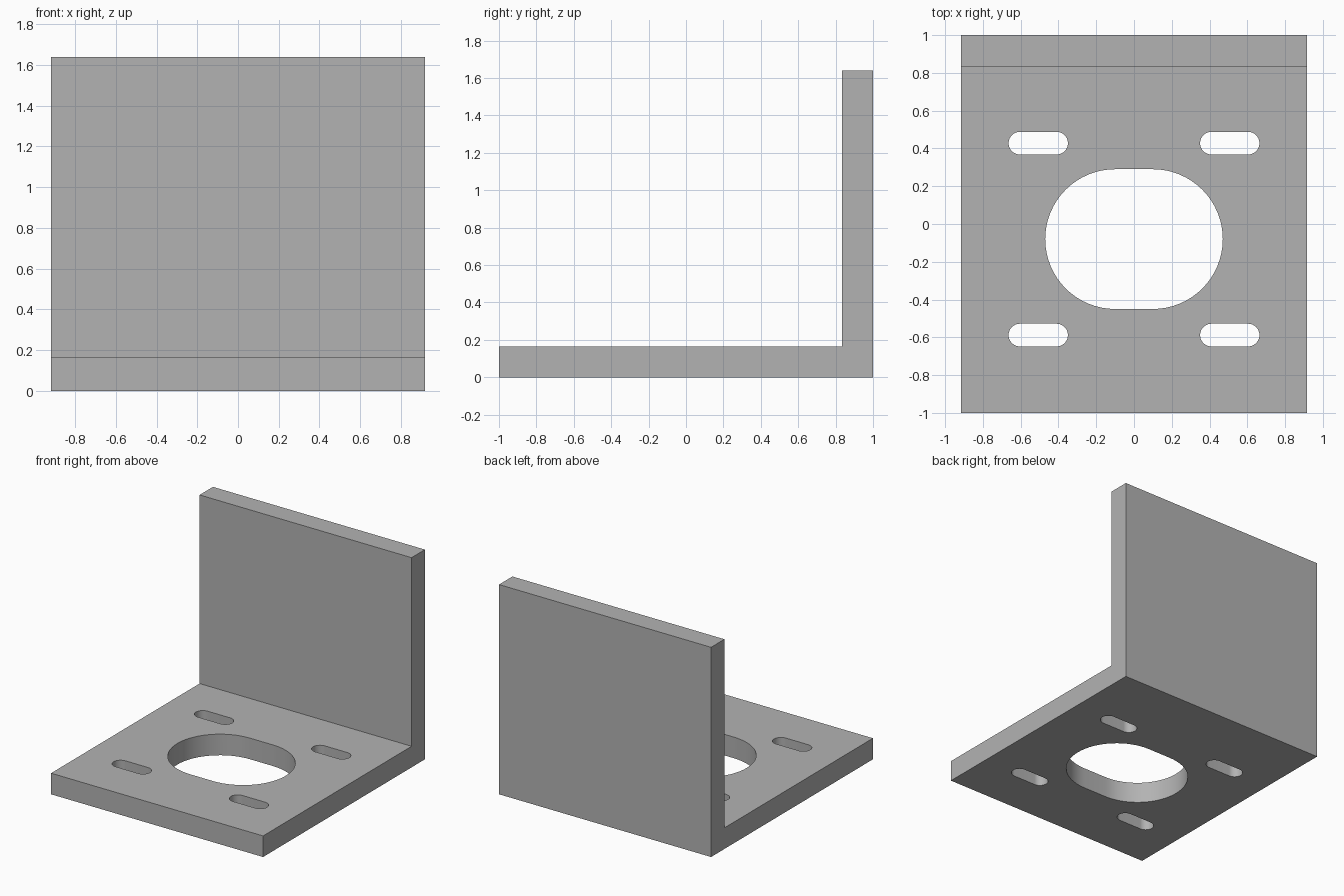
import bpy, bmesh
from math import cos, sin, pi, radians

HALF_W, HALF_D, HEIGHT, THICK = 0.917, 1.0, 1.64, 0.165
CENTRE_Y = -0.08   # middle of the hole pattern

cube = bpy.data.objects.get("Cube")
if cube:
    bpy.data.objects.remove(cube, do_unlink=True)

grey = bpy.data.materials.new("plain grey")
grey.use_nodes = True
colour = (0.45, 0.45, 0.45, 1)
grey.diffuse_color = colour
grey.node_tree.nodes["Principled BSDF"].inputs["Base Color"].default_value = colour


def add_prism(bm, points, offset):
    """Extrude a closed outline along an offset."""
    face = bm.faces.new([bm.verts.new(p) for p in points])
    ext = bmesh.ops.extrude_face_region(bm, geom=[face])["geom"]
    bmesh.ops.translate(bm, vec=offset,
                        verts=[e for e in ext if isinstance(e, bmesh.types.BMVert)])


def make_object(name, bm):
    bmesh.ops.recalc_face_normals(bm, faces=bm.faces)
    mesh = bpy.data.meshes.new(name)
    bm.to_mesh(mesh)
    bm.free()
    mesh.materials.append(grey)
    obj = bpy.data.objects.new(name, mesh)
    bpy.context.collection.objects.link(obj)
    return obj


def add_slot(bm, cx, cy, half_straight, radius, steps=32):
    """Rounded slot, long along x, passing right through the base."""
    outline = []
    for side in (1, -1):
        for i in range(steps + 1):
            a = -pi / 2 + pi * i / steps
            outline.append((cx + side * (half_straight + radius * cos(a)),
                            cy + side * radius * sin(a), -THICK))
    add_prism(bm, outline, (0, 0, 3 * THICK))


# L-shaped bracket: base plate and upright back plate in one profile
bm = bmesh.new()
profile = [(-HALF_D, 0), (HALF_D, 0), (HALF_D, HEIGHT), (HALF_D - THICK, HEIGHT),
           (HALF_D - THICK, THICK), (-HALF_D, THICK)]
add_prism(bm, [(-HALF_W, y, z) for y, z in profile], (2 * HALF_W, 0, 0))
bracket = make_object("angle_bracket", bm)

# Central opening and four mounting slots
bm = bmesh.new()
add_slot(bm, 0, CENTRE_Y, 0.1, 0.37)
for sx in (-1, 1):
    for sy in (-1, 1):
        add_slot(bm, sx * 0.507, CENTRE_Y + sy * 0.508, 0.097, 0.06)
cutter = make_object("slot_cutter", bm)
cutter.hide_render = True

# Cut the holes, bake the result and drop the cutter
cut = bracket.modifiers.new("slots", 'BOOLEAN')
cut.operation = 'DIFFERENCE'
cut.solver = 'EXACT'
cut.object = cutter
bpy.context.view_layer.update()
baked = bpy.data.meshes.new_from_object(
    bracket.evaluated_get(bpy.context.evaluated_depsgraph_get()))
bracket.modifiers.clear()
bracket.data = baked
bpy.data.objects.remove(cutter, do_unlink=True)

# Smooth slot walls, crisp edges
bpy.ops.object.select_all(action='DESELECT')
bracket.select_set(True)
bpy.context.view_layer.objects.active = bracket
bpy.ops.object.shade_smooth_by_angle(angle=radians(30))
